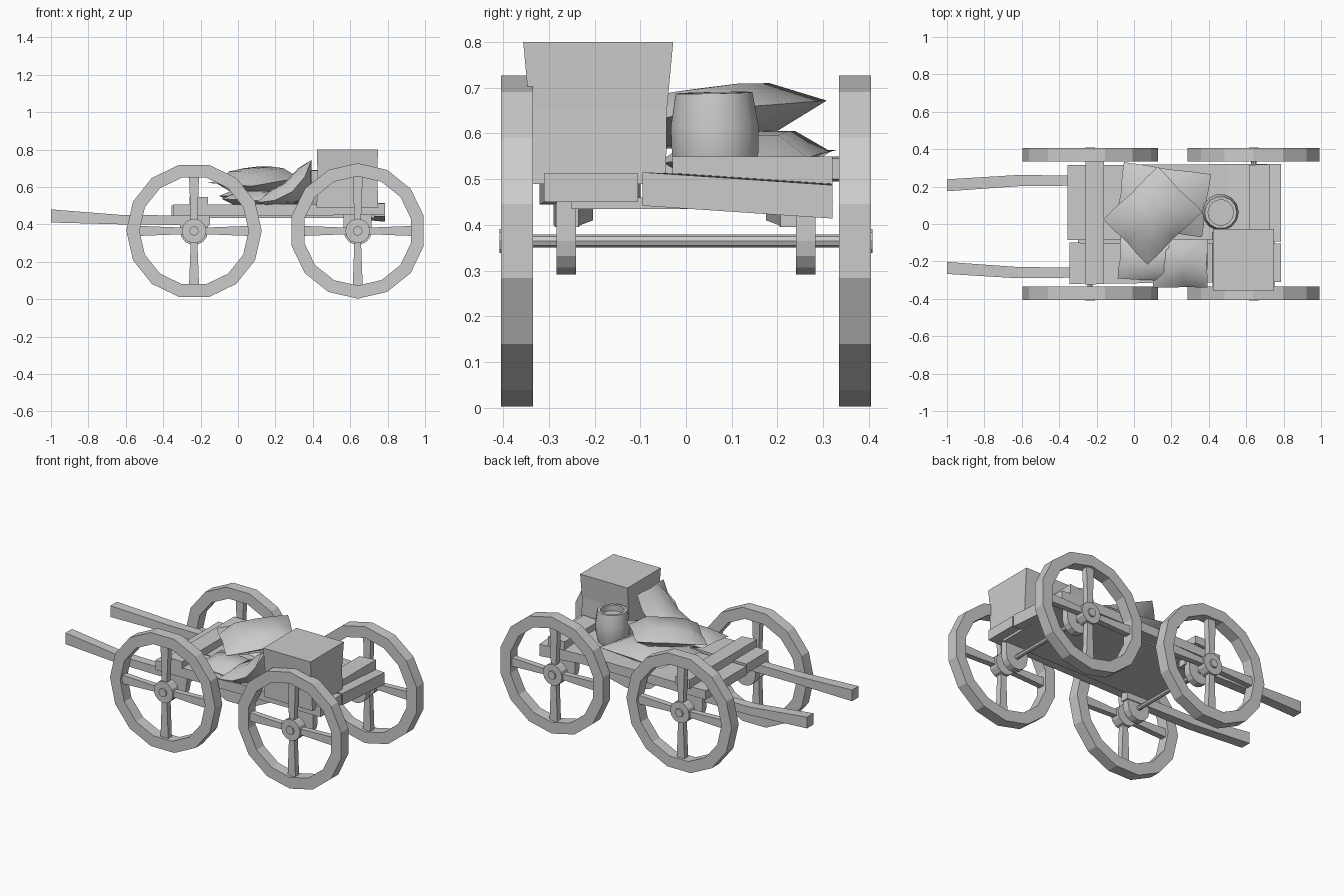
import bpy, bmesh, math
from mathutils import Matrix, Vector

if "Cube" in bpy.data.objects:
    bpy.data.objects.remove(bpy.data.objects["Cube"])

def finish(name, bm, smooth=None):
    bmesh.ops.recalc_face_normals(bm, faces=bm.faces[:])
    me = bpy.data.meshes.new(name)
    bm.to_mesh(me)
    bm.free()
    ob = bpy.data.objects.new(name, me)
    bpy.context.collection.objects.link(ob)
    if smooth:
        bpy.ops.object.select_all(action='DESELECT')
        ob.select_set(True)
        bpy.context.view_layer.objects.active = ob
        bpy.ops.object.shade_smooth_by_angle(angle=math.radians(smooth))
    return ob

def loft(bm, sections):
    """Closed prism through equal-length cross-sections."""
    rings = [[bm.verts.new(p) for p in s] for s in sections]
    n = len(rings[0])
    for a, b in zip(rings, rings[1:]):
        for i in range(n):
            bm.faces.new((a[i], a[(i + 1) % n], b[(i + 1) % n], b[i]))
    bm.faces.new(rings[0])
    bm.faces.new(rings[-1])

def xrect(x, y0, y1, z0, z1, dz=0):
    """Rectangle across x; dz drops the +y side."""
    return [(x, y0, z0), (x, y1, z0 + dz), (x, y1, z1 + dz), (x, y0, z1)]

def beam(name, *sections):
    bm = bmesh.new()
    loft(bm, [xrect(*s) for s in sections])
    return finish(name, bm)

def ycyl(bm, x, z, r, y0, y1, n=12):
    loft(bm, [[(x + r * math.cos(2 * math.pi * i / n), y, z + r * math.sin(2 * math.pi * i / n))
               for i in range(n)] for y in (y0, y1)])

AX_Z = 0.365
AXLES = {"front": (-0.235, 0.5), "rear": (0.64, 0.0)}

def wheel(name, cx, side, phase, n=14):
    bm = bmesh.new()
    # rim
    prof = [(0.362, 0.335), (0.362, 0.405), (0.292, 0.405), (0.292, 0.335)]
    rings = []
    for i in range(n):
        a = 2 * math.pi * (i + phase) / n + math.pi / 2
        rings.append([bm.verts.new((cx + r * math.cos(a), side * y, AX_Z + r * math.sin(a)))
                      for r, y in prof])
    for i in range(n):
        a, b = rings[i], rings[(i + 1) % n]
        for j in range(4):
            bm.faces.new((a[j], a[(j + 1) % 4], b[(j + 1) % 4], b[j]))
    # tapered spokes
    for k in range(4):
        c, s = math.cos(k * math.pi / 2), math.sin(k * math.pi / 2)
        loft(bm, [[(cx + r * c - w * s, side * y, AX_Z + r * s + w * c)
                   for w, y in ((-h, 0.352), (h, 0.352), (h, 0.388), (-h, 0.388))]
                  for r, h in ((0.04, 0.017), (0.30, 0.027))])
    # hub and axle cap
    ycyl(bm, cx, AX_Z, 0.066, side * 0.338, side * 0.398)
    ycyl(bm, cx, AX_Z, 0.026, side * 0.39, side * 0.408, 8)
    finish(name, bm)

for end, (cx, phase) in AXLES.items():
    bm = bmesh.new()
    ycyl(bm, cx, AX_Z, 0.014, -0.39, 0.39, 8)
    finish(end + "_axle", bm)
    for label, s in (("left", -1), ("right", 1)):
        wheel(f"{end}_{label}_wheel", cx, s, phase)
        # rounded axle bracket below the bed
        pts = [(cx + 0.075 * math.cos(a), AX_Z + 0.075 * math.sin(a))
               for a in [math.pi + math.pi * i / 7 for i in range(8)]]
        pts += [(cx + 0.075, 0.455), (cx - 0.075, 0.455)]
        bm = bmesh.new()
        loft(bm, [[(x, s * y, z) for x, z in pts] for y in (0.24, 0.283)])
        finish(f"{end}_{label}_bracket", bm)

# bed planks, the wide one warped at the rear
beam("narrow_bed_plank", (-0.345, -0.32, -0.10, 0.445, 0.505), (0.785, -0.31, -0.105, 0.45, 0.512))
beam("wide_bed_plank", (-0.355, -0.085, 0.315, 0.445, 0.50), (0.5, -0.085, 0.32, 0.442, 0.50),
     (0.785, -0.095, 0.32, 0.442, 0.515, -0.028))
beam("bed_underlay", (-0.30, -0.25, 0.25, 0.435, 0.46), (0.73, -0.25, 0.25, 0.435, 0.46))

# cross boards
beam("front_cross_board", (-0.26, -0.325, 0.335, 0.495, 0.55), (-0.16, -0.32, 0.335, 0.50, 0.545))
beam("rear_cross_board", (0.615, -0.03, 0.315, 0.49, 0.545), (0.725, -0.03, 0.32, 0.49, 0.55))

# pull shafts
for label, off in (("left", -0.235), ("right", 0.207)):
    beam(label + "_shaft", (-1.0, off - 0.032, off + 0.032, 0.41, 0.48),
         (-0.62, off - 0.05 * (off < 0) - 0.005, off + 0.05 * (off > 0) + 0.005, 0.40, 0.45),
         (-0.15, off - 0.05 * (off < 0), off + 0.05 * (off > 0), 0.395, 0.447))

# crate with slightly pinched middle
bm = bmesh.new()
loft(bm, [[(cx + sx * hx, -0.192 + sy * hy, z) for sx, sy in ((-1, -1), (1, -1), (1, 1), (-1, 1))]
          for cx, hx, hy, z in ((0.585, 0.165, 0.148, 0.49), (0.585, 0.16, 0.15, 0.65),
                                (0.585, 0.163, 0.164, 0.80))])
finish("crate", bm)

# open barrel
bm = bmesh.new()
N = 14
loft(bm, [[(r * math.cos(2 * math.pi * i / N), r * math.sin(2 * math.pi * i / N), z) for i in range(N)]
          for r, z in ((0.082, 0), (0.097, 0.06), (0.098, 0.12), (0.086, 0.192), (0.068, 0.192),
                       (0.07, 0.155))])
barrel = finish("barrel", bm, 40)
barrel.location = (0.46, 0.065, 0.497)
barrel.rotation_euler = (0.02, 0.02, 0)

def sack(name, loc, rot, lx, ly, t, bend=0.0):
    """Pillow: two bulged grids joined along a pinched seam."""
    ts = (-1, -0.55, 0, 0.55, 1)
    bm = bmesh.new()
    layers = []
    for sgn in (1, -1):
        grid = {}
        for i, u in enumerate(ts):
            for j, v in enumerate(ts):
                edge = i in (0, 4) or j in (0, 4)
                if edge and sgn < 0:
                    grid[i, j] = layers[0][i, j]
                    continue
                h = 0 if edge else t * (1 - 0.12 * (abs(u) + abs(v)))
                pull = 0.97 if edge and (i == 2 or j == 2) else 1
                grid[i, j] = bm.verts.new((u * lx * pull, v * ly * pull, sgn * h + bend * u * u))
        layers.append(grid)
        for i in range(4):
            for j in range(4):
                bm.faces.new((grid[i, j], grid[i + 1, j], grid[i + 1, j + 1], grid[i, j + 1]))
    ob = finish(name, bm, 50)
    ob.location = loc
    ob.rotation_euler = [math.radians(a) for a in rot]

# sacks
sack("top_sack", (0.10, 0.045, 0.638), (3, -7, 44), 0.205, 0.17, 0.062)
sack("lower_right_sack", (0.155, 0.13, 0.55), (2, 2, -8), 0.235, 0.17, 0.055)
sack("lower_left_sack", (0.12, -0.19, 0.53), (2, 3, -4), 0.20, 0.115, 0.05)
sack("leaning_sack", (0.29, -0.21, 0.575), (0, -38, 0), 0.185, 0.13, 0.062, 0.07)
